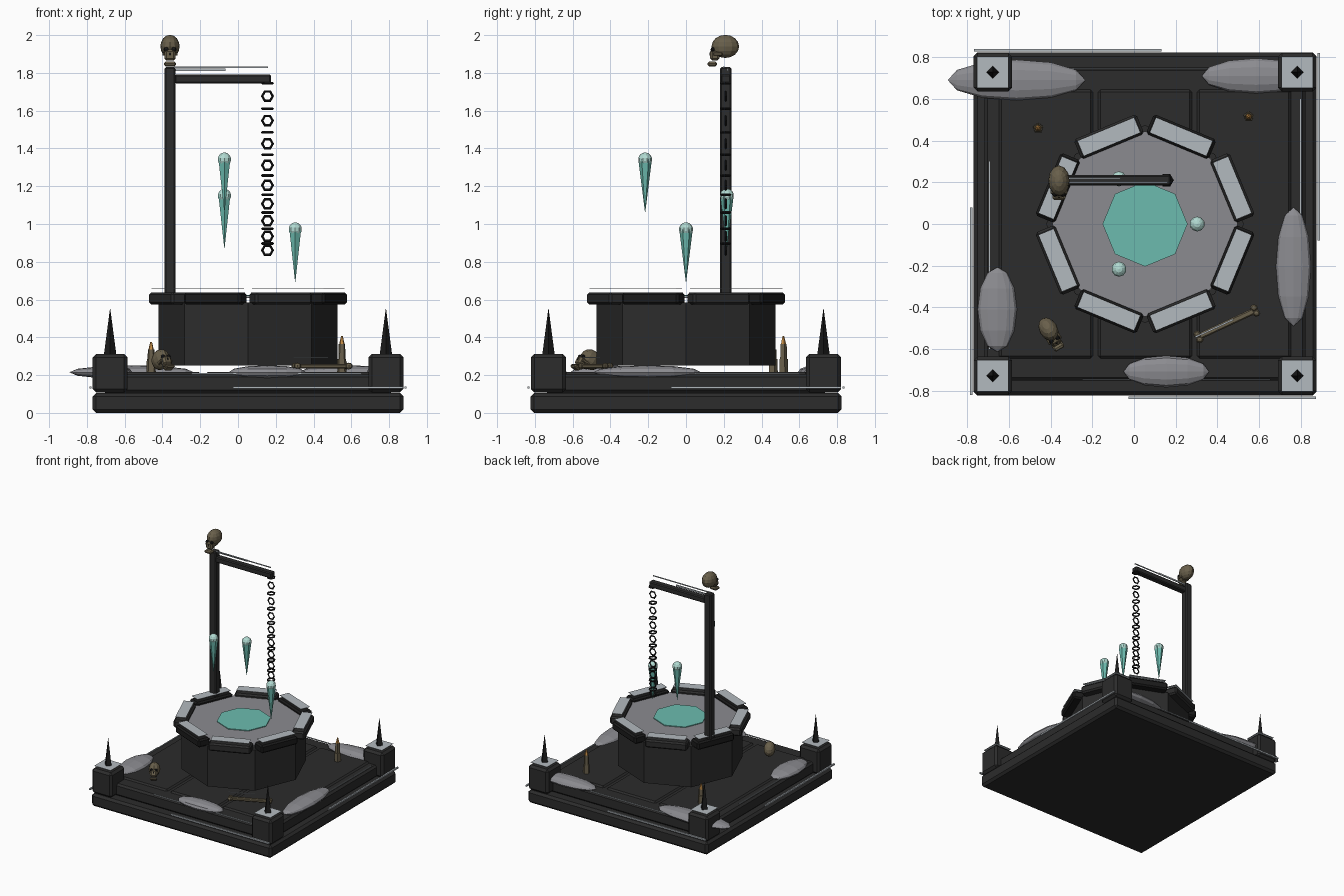
import bpy, bmesh, math
from mathutils import Matrix, Vector

cube = bpy.data.objects.get("Cube")
if cube:
    bpy.data.objects.remove(cube, do_unlink=True)

CX = 0.053  # plinth axis


def material(name, rgb):
    m = bpy.data.materials.new(name)
    m.use_nodes = True
    col = (*rgb, 1)
    m.diffuse_color = col
    m.node_tree.nodes["Principled BSDF"].inputs["Base Color"].default_value = col
    return m


STONE = material("dark stone", (0.025, 0.025, 0.025))
IRON = material("black iron", (0.011, 0.011, 0.011))
FROST = material("pale frost", (0.45, 0.49, 0.52))
SNOW = material("grey snow", (0.26, 0.26, 0.28))
TEAL = material("teal glow", (0.15, 0.5, 0.43))
PALE = material("pale teal", (0.44, 0.7, 0.64))
BONE = material("old bone", (0.14, 0.115, 0.07))
FLAME = material("amber flame", (0.55, 0.26, 0.06))


def finish(name, bm, mat, matrix=Matrix()):
    me = bpy.data.meshes.new(name)
    bm.to_mesh(me)
    bm.free()
    me.materials.append(mat)
    ob = bpy.data.objects.new(name, me)
    ob.matrix_world = matrix
    bpy.context.collection.objects.link(ob)
    return ob


def turn(angle, axis="Z"):
    return Matrix.Rotation(angle, 4, axis)


def at(x, y, z):
    return Matrix.Translation((x, y, z))


def box(name, loc, size, mat, bevel=0.0, angle=0.0):
    bm = bmesh.new()
    bmesh.ops.create_cube(bm, size=1)
    bmesh.ops.scale(bm, vec=size, verts=bm.verts)
    if bevel:
        bmesh.ops.bevel(bm, geom=bm.edges[:], offset=bevel, segments=1, affect="EDGES")
    return finish(name, bm, mat, at(*loc) @ turn(angle))


def plate(name, loc, sx, sy, mat, angle=0.0):
    return box(name, loc, (sx, sy, 0.002), mat, 0, angle)


def cone(name, loc, r_low, r_top, height, sides, mat, matrix=Matrix()):
    bm = bmesh.new()
    bmesh.ops.create_cone(bm, cap_ends=True, segments=sides, radius1=r_low,
                          radius2=r_top, depth=height)
    return finish(name, bm, mat, at(*loc) @ matrix)


def ball(name, loc, radii, mat, matrix=Matrix(), u=10, v=7):
    bm = bmesh.new()
    bmesh.ops.create_uvsphere(bm, u_segments=u, v_segments=v, radius=1)
    bmesh.ops.scale(bm, vec=radii, verts=bm.verts)
    return finish(name, bm, mat, at(*loc) @ matrix)


def ring(name, loc, radius, thick, mat, matrix):
    # hexagonal chain link swept from a square section
    bm = bmesh.new()
    loops = []
    for i in range(6):
        a = math.tau * i / 6
        out = Vector((math.cos(a), math.sin(a), 0))
        loops.append([bm.verts.new(out * (radius + thick * math.cos(b)) +
                                   Vector((0, 0, thick * math.sin(b))))
                      for b in (0, math.pi / 2, math.pi, -math.pi / 2)])
    for i in range(6):
        p, q = loops[i], loops[(i + 1) % 6]
        for j in range(4):
            k = (j + 1) % 4
            bm.faces.new((p[j], q[j], q[k], p[k]))
    return finish(name, bm, mat, at(*loc) @ matrix)


# stepped plinth and floor slabs
box("plinth_lower", (CX, 0, 0.053), (1.645, 1.645, 0.105), STONE, 0.018)
box("plinth_upper", (CX, 0, 0.155), (1.54, 1.5, 0.1), STONE, 0.015)
for i in (-1, 0, 1):
    box("floor_slab", (CX + i * 0.475, 0, 0.2), (0.45, 1.29, 0.034), STONE, 0.012)

# corner posts with frost caps and spikes
for sx in (-1, 1):
    for sy in (-1, 1):
        x, y = CX + sx * 0.73, sy * 0.728
        box("corner_post", (x, y, 0.21), (0.184, 0.184, 0.205), STONE, 0.018)
        plate("corner_frost", (x, y, 0.33), 0.15, 0.15, FROST)
        cone("corner_spike", (x, y, 0.425), 0.034, 0.001, 0.25, 4, IRON)

# frost strips around the plinth, one per side
for k in range(4):
    m = at(CX, 0, 0) @ turn(k * math.pi / 2)
    low = box("edge_frost", (0, 0, 0), (0.9, 0.012, 0.012), FROST)
    low.matrix_world = m @ at(0.37, -0.834, 0.135)
    high = box("step_frost", (0, 0, 0), (0.9, 0.005, 0.008), FROST)
    high.matrix_world = m @ at(0.15, -0.745, 0.208)

# well body, cover and glowing pool
cone("well_body", (CX, 0, 0.418), 0.474, 0.474, 0.335, 8, STONE)
cone("well_cover", (CX, 0, 0.611), 0.445, 0.445, 0.008, 8, SNOW)
cone("well_pool", (CX, 0, 0.622), 0.204, 0.204, 0.006, 8, TEAL)

# rim blocks with frost plates
for k in range(8):
    a = math.radians(22.5 + 45 * k)
    x, y = CX + 0.453 * math.cos(a), 0.453 * math.sin(a)
    box("rim_block", (x, y, 0.606), (0.102, 0.325, 0.065), IRON if k % 2 else STONE, 0.012, a)
    plate("rim_frost", (x, y, 0.66), 0.08, 0.295, FROST, a)

# hoist post, arm and frost
box("hoist_post", (-0.36, 0.21, 1.215), (0.06, 0.06, 1.23), STONE, 0.008)
box("hoist_arm", (-0.08, 0.21, 1.768), (0.51, 0.052, 0.046), STONE, 0.007)
box("arm_frost_long", (-0.09, 0.2, 1.83), (0.5, 0.008, 0.006), FROST)
box("arm_frost_short", (-0.2, 0.22, 1.817), (0.27, 0.008, 0.012), FROST)

# chain, links closing up toward the bottom
z = 1.745
for i in range(18):
    tilt = turn(math.pi / 2, "X") if i % 2 else Matrix()
    ring("chain_link", (0.156, 0.21, z), 0.028, 0.007, IRON, tilt)
    z -= 0.068 - 0.002 * i

# floating wisps in a ring over the well
for k, top in enumerate((0.972, 1.15, 1.342)):
    a = math.tau * k / 3
    x, y = CX + 0.25 * math.cos(a), 0.25 * math.sin(a)
    cone("wisp_tail", (x, y, top - 0.139), 0.001, 0.036, 0.278, 6, TEAL)
    ball("wisp_head", (x, y, top), (0.037, 0.037, 0.037), PALE)


# skulls: cranium, face, jaw, sockets and nose
def skull(loc, scale, matrix):
    root = at(*loc) @ matrix @ Matrix.Scale(scale, 4)
    parts = [
        ball("skull_cranium", (0, 0, 0), (0.051, 0.073, 0.061), BONE, u=12, v=8),
        box("skull_face", (0, -0.055, -0.045), (0.06, 0.05, 0.06), BONE, 0.012),
        box("skull_jaw", (0, -0.068, -0.093), (0.062, 0.05, 0.024), BONE, 0.008),
        ball("skull_nose", (0, -0.08, -0.04), (0.006, 0.004, 0.01), IRON, u=6, v=4)]
    for s in (-1, 1):
        parts.append(ball("skull_eye", (s * 0.02, -0.066, -0.017),
                          (0.014, 0.012, 0.013), IRON, u=8, v=5))
        parts.append(box("skull_cheek", (s * 0.034, -0.04, -0.04),
                         (0.014, 0.05, 0.018), BONE, 0.004))
    for p in parts:
        p.matrix_world = root @ p.matrix_world


skull((-0.36, 0.208, 1.94), 1.0, Matrix())
skull((-0.41, -0.505, 0.282), 0.86, turn(math.radians(30)) @ turn(math.radians(-30), "X"))

# candles
for x, y, top in ((-0.46, 0.46, 0.335), (0.55, 0.515, 0.365)):
    cone("candle_foot", (x, y, 0.25), 0.026, 0.024, 0.07, 5, BONE)
    cone("candle_wax", (x, y, (0.25 + top) / 2), 0.021, 0.018, top - 0.25, 5, BONE)
    cone("candle_flame", (x, y, top + 0.02), 0.015, 0.005, 0.042, 5, FLAME)

# lone bone with knuckled ends
ang = math.atan2(0.13, 0.28)
box("bone_shaft", (0.445, -0.478, 0.247), (0.29, 0.03, 0.024), BONE, 0.006, ang)
for s in (-1, 1):
    for t in (-1, 1):
        d = turn(ang) @ Vector((s * 0.15, t * 0.014, 0))
        ball("bone_knuckle", (0.445 + d.x, -0.478 + d.y, 0.248),
             (0.02, 0.018, 0.018), BONE, u=8, v=5)
box("bone_frost", (0.385, -0.5, 0.293), (0.2, 0.008, 0.004), FROST, 0, ang)

# snow drifts: (x, y, half length, half width, along y)
for x, y, l, w, along in ((-0.563, 0.69, 0.33, 0.098, 0), (0.585, 0.71, 0.26, 0.085, 0),
                          (0.765, -0.205, 0.285, 0.085, 1), (-0.655, -0.41, 0.203, 0.095, 1),
                          (0.155, -0.708, 0.205, 0.076, 0)):
    m = turn(math.pi / 2 * along) @ turn(math.pi / 2, "Y")
    ball("snow_drift", (x, y, 0.215), (0.037, w, l), SNOW, m, u=12, v=6)
